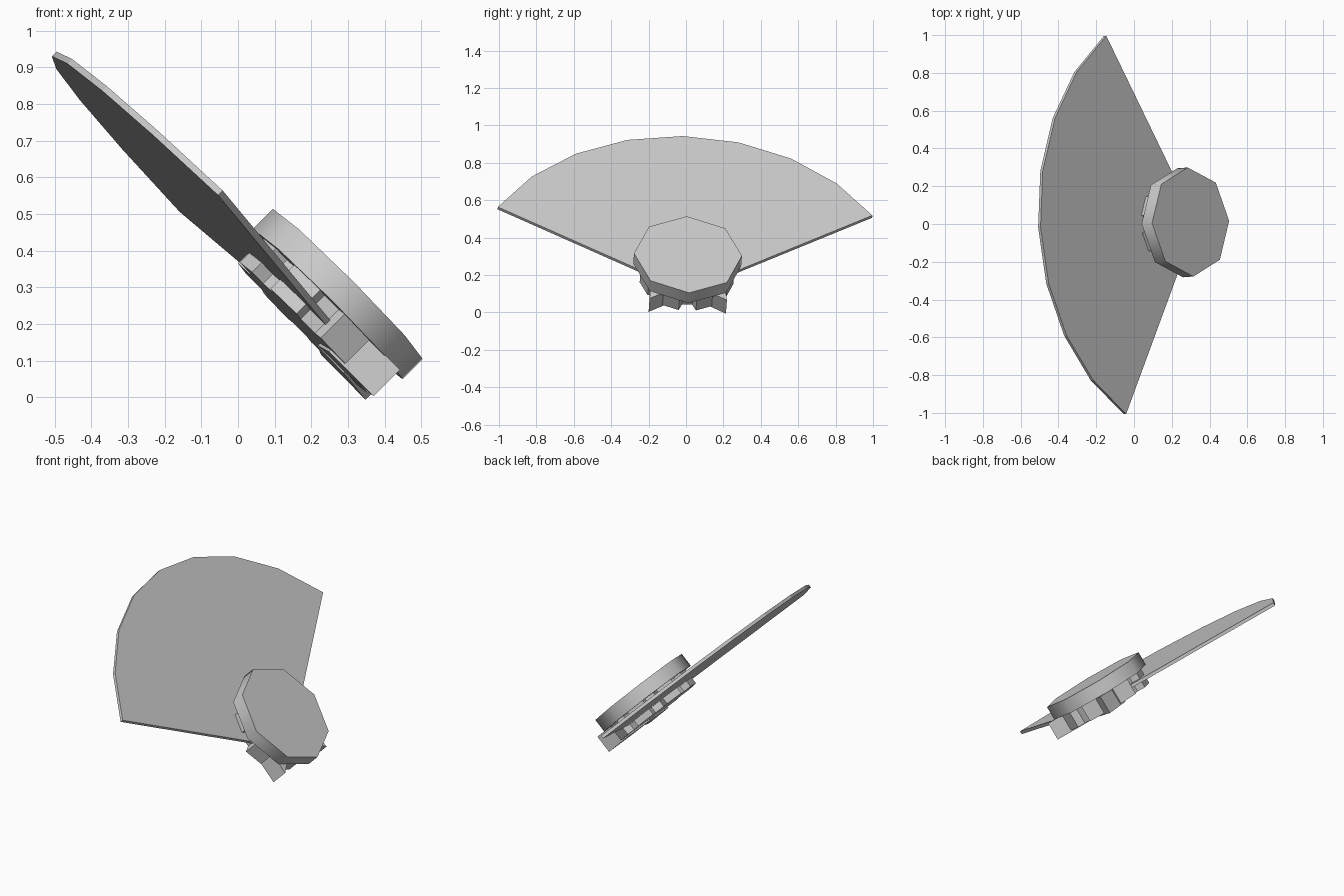
import bpy, bmesh
from math import sin, cos, radians
from mathutils import Vector, Matrix

if "Cube" in bpy.data.objects:
    bpy.data.objects.remove(bpy.data.objects["Cube"])

# Tilted frame shared by all parts: v = across, u = up the slope, n = outward
n = Vector((1, 0.075, 1)).normalized()
v = Vector((-0.10, 2, -0.04))
v = (v - n * v.dot(n)).normalized()
u = n.cross(v)
FRAME = Matrix.Translation((0.212, 0.004, 0.222)) @ Matrix((v, u, n)).transposed().to_4x4()


def plate(name, outline, low, high, smooth=False):
    """Extrude a flat (v, u) outline from height low to high along n."""
    bm = bmesh.new()
    face = bm.faces.new([bm.verts.new((x, y, low)) for x, y in outline])
    grown = bmesh.ops.extrude_face_region(bm, geom=[face])["geom"]
    bmesh.ops.translate(bm, vec=(0, 0, high - low),
                        verts=[e for e in grown if isinstance(e, bmesh.types.BMVert)])
    bm.transform(FRAME)
    bmesh.ops.recalc_face_normals(bm, faces=bm.faces)
    mesh = bpy.data.meshes.new(name)
    bm.to_mesh(mesh)
    bm.free()
    obj = bpy.data.objects.new(name, mesh)
    bpy.context.collection.objects.link(obj)
    if smooth:
        bpy.ops.object.select_all(action="DESELECT")
        obj.select_set(True)
        bpy.context.view_layer.objects.active = obj
        bpy.ops.object.shade_smooth_by_angle(angle=radians(50))
    return obj


def polar(r, deg, cy=0.0):
    a = radians(deg)
    return r * sin(a), cy + r * cos(a)


# Large fan sheet
apex = -0.160
plate("fan", [(0, apex)] + [polar(1.17, -59 + 14.75 * i, apex) for i in range(9)],
      -0.009, 0.009)

# Octagonal front disc with a softly shaded rim
plate("front_disc", [polar(0.289, 45 * i) for i in range(8)], 0.046, 0.124, smooth=True)

# Notched rosette behind the disc, running through the fan
teeth = []
for i in range(8):
    c = 22.5 + 45 * i
    teeth += [polar(0.21, c - 15), polar(0.255, c - 12),
              polar(0.255, c + 12), polar(0.21, c + 15)]
plate("rosette", teeth, -0.046, 0.046)

# Two splayed tails at the bottom
tail = [(0.02, -0.06), (0.05, -0.165), (0.207, -0.262), (0.195, -0.09)]
for side, label in ((1, "right"), (-1, "left")):
    plate("tail_" + label, [(side * x, y) for x, y in tail], -0.054, 0.048)
